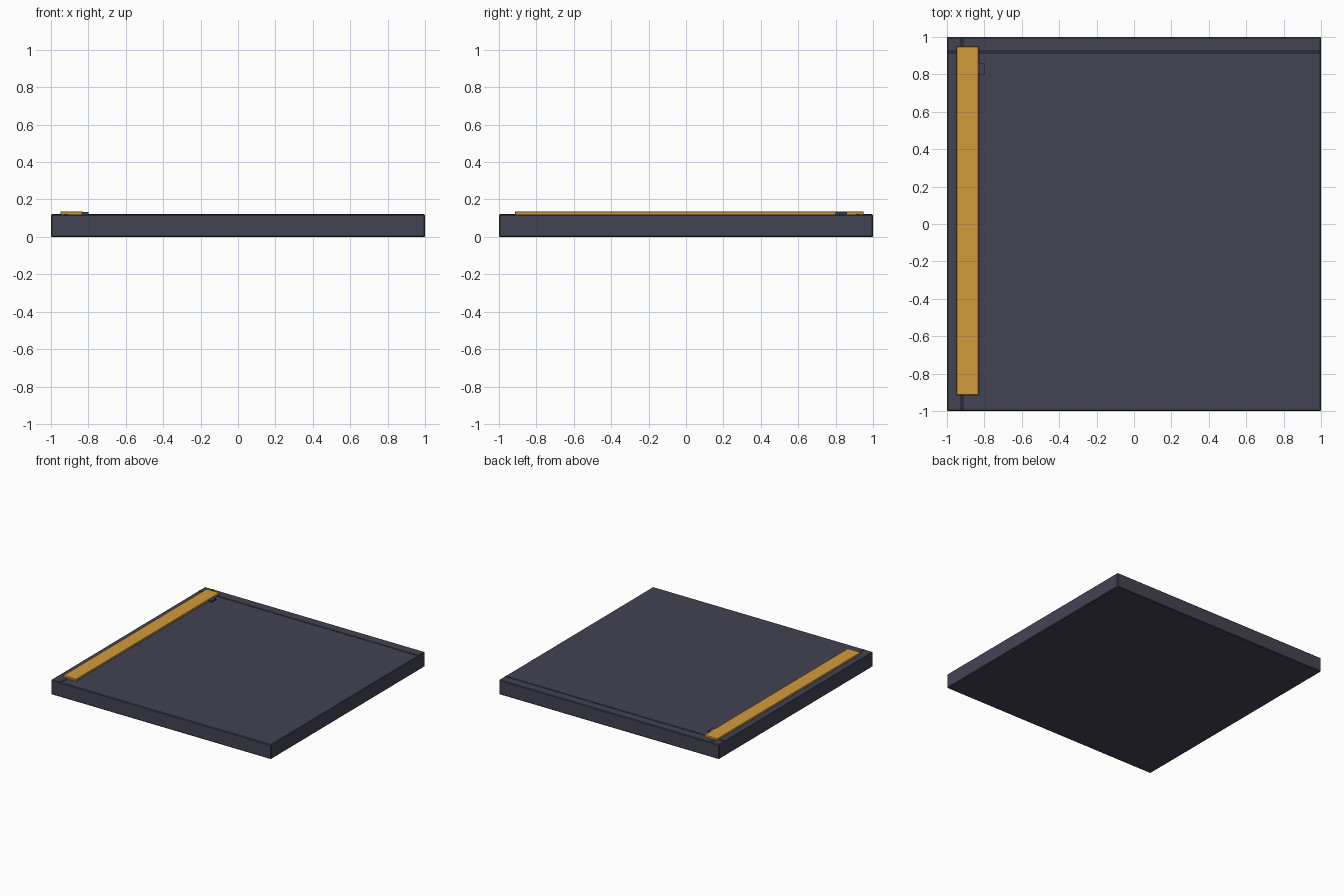
import bpy

if "Cube" in bpy.data.objects:
    bpy.data.objects.remove(bpy.data.objects["Cube"])


def material(name, color):
    m = bpy.data.materials.new(name)
    m.diffuse_color = (*color, 1)
    m.use_nodes = True
    m.node_tree.nodes["Principled BSDF"].inputs["Base Color"].default_value = m.diffuse_color
    return m


def box(name, lo, hi, mat, bevel=0.0):
    bpy.ops.mesh.primitive_cube_add(
        size=1, location=[(a + b) / 2 for a, b in zip(lo, hi)])
    ob = bpy.context.object
    ob.name = name
    ob.scale = [b - a for a, b in zip(lo, hi)]
    bpy.ops.object.transform_apply(location=False, rotation=False, scale=True)
    ob.data.materials.append(mat)
    if bevel:
        mod = ob.modifiers.new("edge", "BEVEL")
        mod.width = bevel
        mod.segments = 1
    return ob


slate = material("slate", (0.056, 0.056, 0.088))
dark = material("dark_seam", (0.025, 0.025, 0.045))
gold = material("gold", (0.64, 0.33, 0.045))

# Floor tile
box("floor_slab", (-1, -1, 0), (1, 1, 0.12), slate, 0.005)

# Thin dark seams along two edges
box("back_seam", (-0.995, 0.91, 0.115), (0.995, 0.93, 0.1215), dark)
box("left_seam", (-0.93, -0.995, 0.115), (-0.91, 0.995, 0.1215), dark)

# Gold edge stripe and the small tab tucked under it
box("edge_stripe", (-0.95, -0.915, 0.118), (-0.83, 0.95, 0.136), gold, 0.003)
box("stripe_tab", (-0.86, 0.80, 0.118), (-0.80, 0.86, 0.132), slate)
